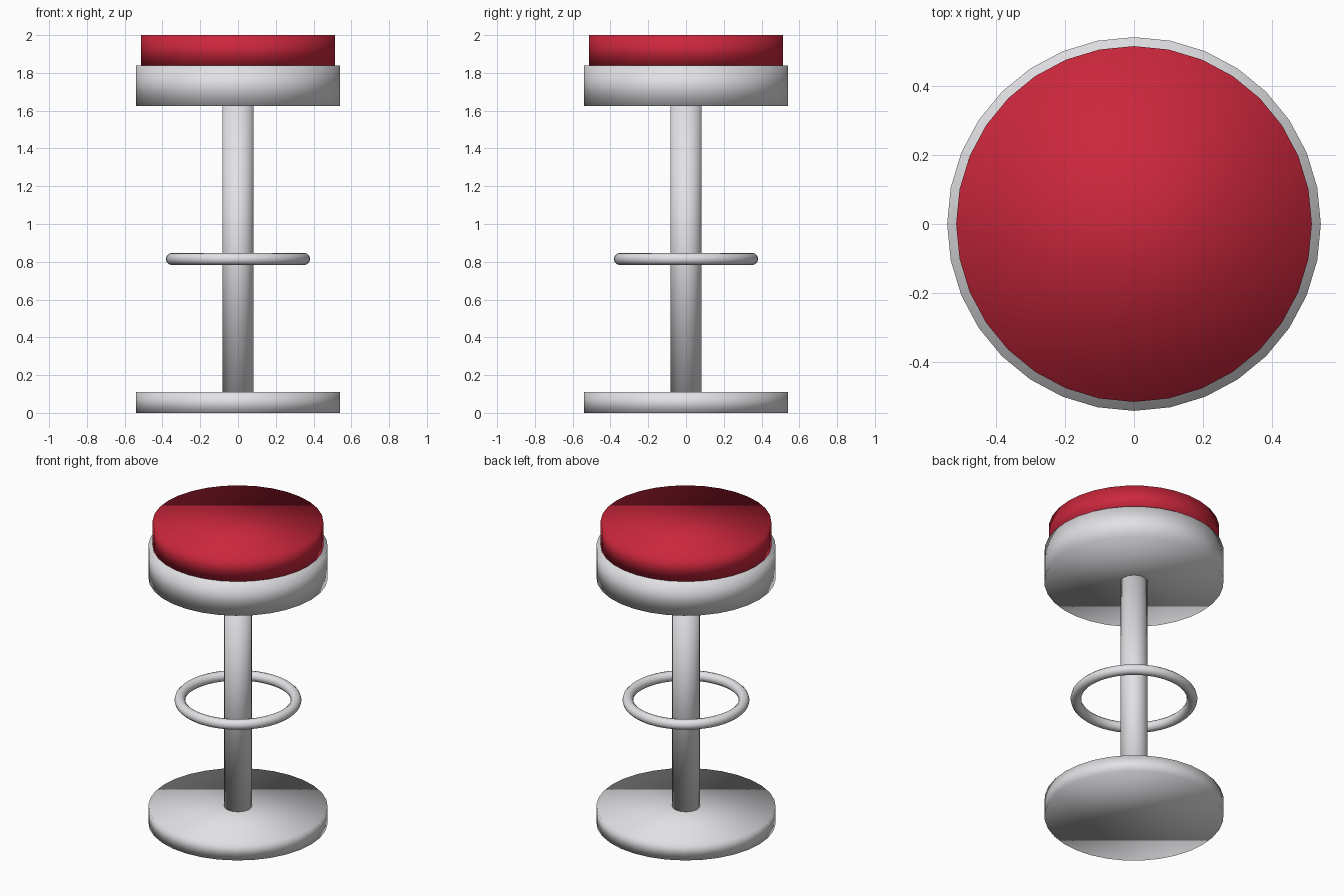
import bpy

if "Cube" in bpy.data.objects:
    bpy.data.objects.remove(bpy.data.objects["Cube"])


def material(name, rgb):
    mat = bpy.data.materials.new(name)
    mat.diffuse_color = (*rgb, 1)
    mat.use_nodes = True
    mat.node_tree.nodes["Principled BSDF"].inputs["Base Color"].default_value = mat.diffuse_color
    return mat


metal = material("light_grey_metal", (0.76, 0.76, 0.79))
red = material("red_upholstery", (0.60, 0.02, 0.046))


def finish(name, mat):
    # Smooth shading runs over the rims as well, giving a soft look
    obj = bpy.context.object
    obj.name = name
    obj.data.materials.append(mat)
    bpy.ops.object.shade_smooth()
    return obj


def disc(name, radius, bottom, top, mat):
    bpy.ops.mesh.primitive_cylinder_add(
        vertices=32, radius=radius, depth=top - bottom,
        location=(0, 0, (bottom + top) / 2))
    return finish(name, mat)


# Floor plate, pole, seat pan and cushion
disc("base_plate", 0.54, 0.0, 0.11, metal)
disc("pole", 0.083, 0.11, 1.625, metal)
disc("seat_pan", 0.54, 1.625, 1.84, metal)
disc("seat_cushion", 0.514, 1.84, 2.0, red)

# Foot ring around the pole
bpy.ops.mesh.primitive_torus_add(
    major_segments=48, minor_segments=12,
    major_radius=0.35, minor_radius=0.032, location=(0, 0, 0.815))
finish("foot_ring", metal)
